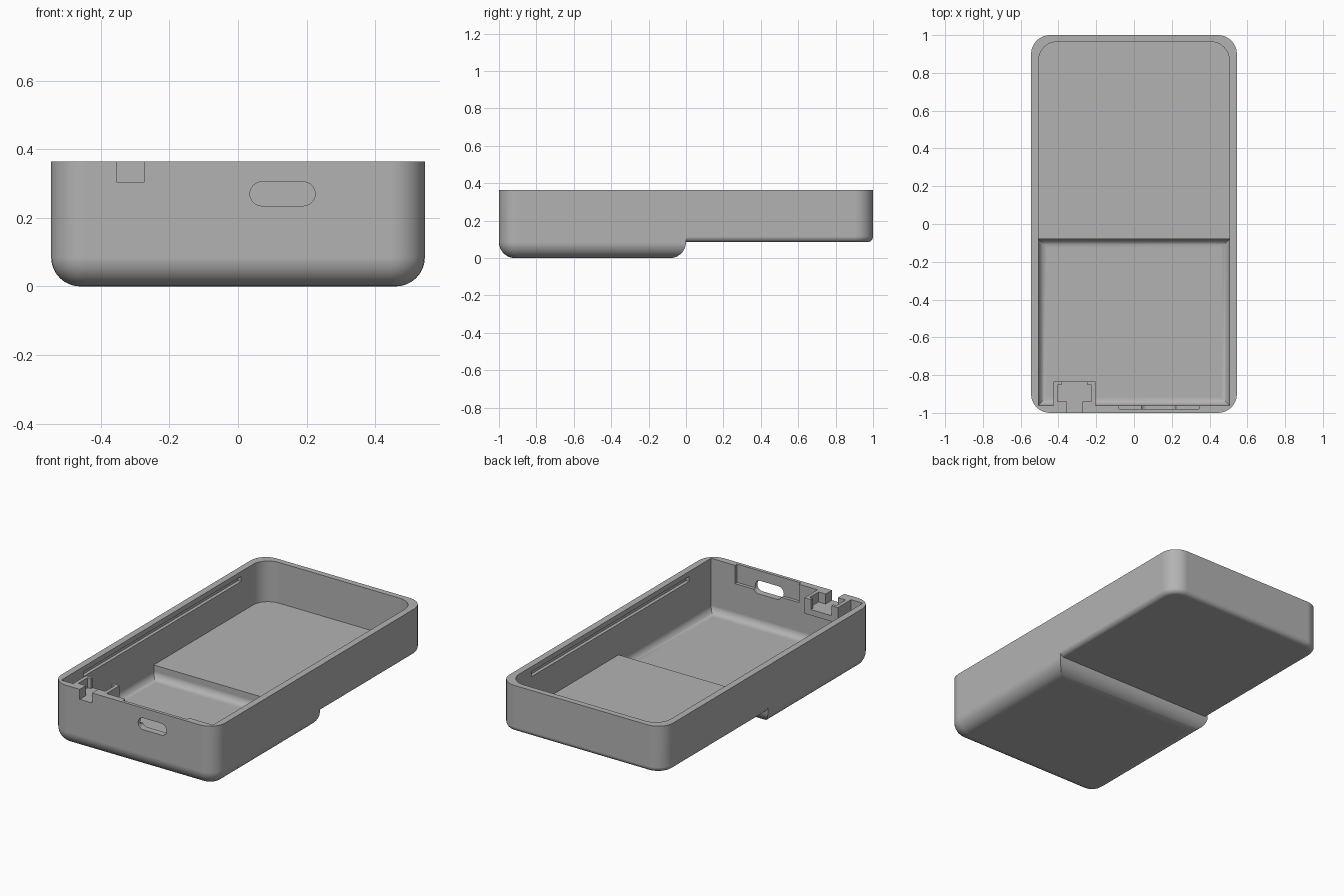
import bpy, bmesh, math

cube = bpy.data.objects.get("Cube")
if cube:
    bpy.data.objects.remove(cube, do_unlink=True)

grey = bpy.data.materials.new("plain grey")
grey.use_nodes = True
colour = (0.45, 0.45, 0.45, 1)
grey.diffuse_color = colour
grey.node_tree.nodes["Principled BSDF"].inputs["Base Color"].default_value = colour


def bevel(bm, edges, radius):
    bmesh.ops.bevel(bm, geom=edges, offset=radius, offset_type='OFFSET',
                    segments=8, profile=0.5, affect='EDGES', clamp_overlap=True)


def block(name, xs, ys, zs, corner=0, ends=(), base=0, along=2):
    """Box with rounded edges along one axis and an optional rounded base.
    ends lists the y values whose edges are rounded (all when empty)."""
    bm = bmesh.new()
    bmesh.ops.create_cube(bm, size=1)
    for v in bm.verts:
        for i, (lo, hi) in enumerate((xs, ys, zs)):
            v.co[i] = lo if v.co[i] < 0 else hi
    if corner:
        picked = []
        for e in bm.edges:
            a, b = e.verts
            if abs(a.co[along] - b.co[along]) > 1e-5:
                if not ends or any(abs(a.co.y - y) < 1e-5 for y in ends):
                    picked.append(e)
        bevel(bm, picked, corner)
    if base:
        bevel(bm, [e for e in bm.edges
                   if all(abs(v.co.z - zs[0]) < 1e-5 for v in e.verts)], base)
    bmesh.ops.recalc_face_normals(bm, faces=bm.faces[:])
    mesh = bpy.data.meshes.new(name)
    bm.to_mesh(mesh)
    bm.free()
    mesh.materials.append(grey)
    obj = bpy.data.objects.new(name, mesh)
    bpy.context.collection.objects.link(obj)
    return obj


def combine(target, other, operation):
    mod = target.modifiers.new("combine", 'BOOLEAN')
    mod.operation = operation
    mod.solver = 'EXACT'
    mod.object = other
    bpy.ops.object.select_all(action='DESELECT')
    bpy.context.view_layer.objects.active = target
    target.select_set(True)
    bpy.ops.object.modifier_apply(modifier=mod.name)
    bpy.data.objects.remove(other, do_unlink=True)


W, TOP = 0.545, 0.365       # outer half width, rim height
IN = 0.505                  # inner half width
FLOOR = 0.305               # bracket pocket floor

# Outer shell: deep front bay joined to the shallow rear
case = block("case_shell", (-W, W), (-1, 0), (0, TOP), 0.1, (-1,), 0.085)
rear = block("rear_shell", (-W, W), (-0.2, 1), (0.085, TOP), 0.1, (1,), 0.03)
combine(case, rear, 'UNION')

# Inner cavity: long upper space and deep front well
combine(case, block("upper_space", (-IN, IN), (-0.96, 0.965), (0.12, 0.5),
                    0.1, (0.965,)), 'DIFFERENCE')
combine(case, block("deep_well", (-IN, IN), (-0.96, -0.08), (0.04, 0.2),
                    base=0.045), 'DIFFERENCE')

# Bracket behind the front wall
combine(case, block("bracket", (-0.427, -0.204), (-0.98, -0.835), (0.27, TOP)),
        'UNION')

# Bracket pocket, rear gap and front notch
cuts = [
    block("pocket", (-0.405, -0.225), (-0.94, -0.853), (FLOOR, 0.5)),
    block("rear_gap", (-0.383, -0.247), (-0.9, -0.8), (FLOOR, 0.5)),
    block("front_notch", (-0.354, -0.272), (-1.1, -0.9), (FLOOR, 0.5)),
    # Port hole and the relief behind it
    block("port_relief", (-0.08, 0.345), (-0.98, -0.9), (0.255, 0.5)),
    block("port_hole", (0.035, 0.225), (-1.1, -0.9), (0.235, 0.305),
          0.0348, along=1),
]
# Snap grooves inside both long walls
for side in (-1, 1):
    xs = sorted((side * 0.45, side * 0.525))
    cuts.append(block("snap_groove", xs, (-0.75, 0.75), (0.305, 0.335)))
for cutter in cuts:
    combine(case, cutter, 'DIFFERENCE')

# Smooth rounded edges while keeping flats crisp
bpy.ops.object.select_all(action='DESELECT')
bpy.context.view_layer.objects.active = case
case.select_set(True)
bpy.ops.object.shade_smooth_by_angle(angle=math.radians(30))
normals = case.modifiers.new("flat_normals", 'WEIGHTED_NORMAL')
normals.keep_sharp = True
normals.weight = 100
